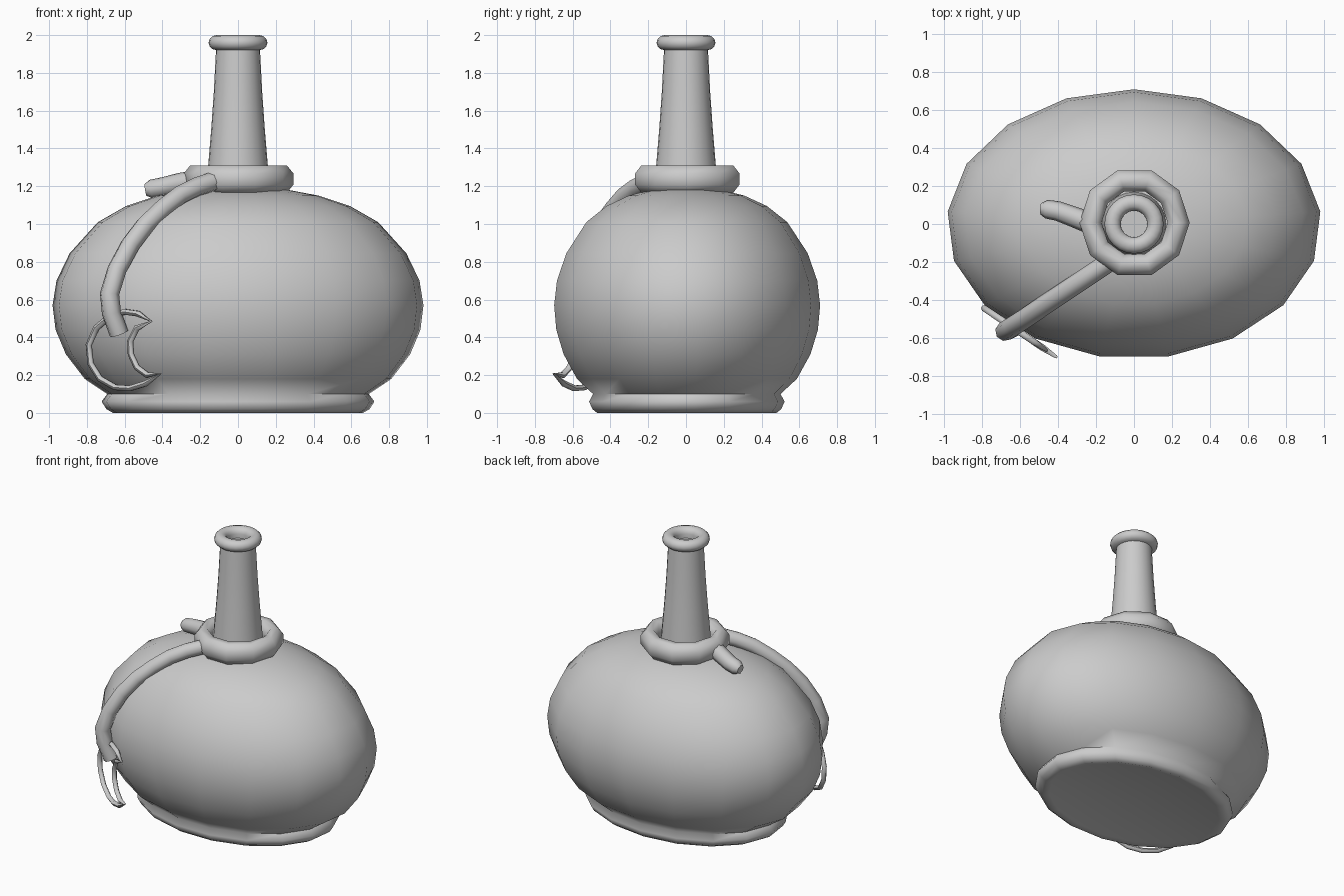
import bpy, bmesh
from math import sin, cos, pi

if "Cube" in bpy.data.objects:
    bpy.data.objects.remove(bpy.data.objects["Cube"])


def finish(obj, angle=80):
    bpy.ops.object.select_all(action='DESELECT')
    obj.select_set(True)
    bpy.context.view_layer.objects.active = obj
    bpy.ops.object.shade_smooth_by_angle(angle=angle * pi / 180)


def lathe(name, profile, sides, sx=1, sy=1, start=pi / 2, loc=(0, 0, 0), closed=False):
    """Spin (radius, z) points around z; radius 0 makes a pole."""
    bm = bmesh.new()
    rings = []
    for r, z in profile:
        if r == 0:
            rings.append([bm.verts.new((0, 0, z))] * sides)
        else:
            rings.append([bm.verts.new((r * sx * cos(start + 2 * pi * i / sides),
                                        r * sy * sin(start + 2 * pi * i / sides), z))
                          for i in range(sides)])
    pairs = list(zip(rings, rings[1:]))
    if closed:
        pairs.append((rings[-1], rings[0]))
    for a, b in pairs:
        for i in range(sides):
            j = (i + 1) % sides
            bm.faces.new(list(dict.fromkeys((a[i], a[j], b[j], b[i]))))
    bmesh.ops.recalc_face_normals(bm, faces=bm.faces)
    mesh = bpy.data.meshes.new(name)
    bm.to_mesh(mesh)
    bm.free()
    obj = bpy.data.objects.new(name, mesh)
    bpy.context.collection.objects.link(obj)
    obj.location = loc
    finish(obj)
    return obj


def tube(name, points, radius, radii=None, cyclic=False, sides=2):
    """Sweep a round section along points and convert to mesh."""
    cu = bpy.data.curves.new(name, 'CURVE')
    cu.dimensions = '3D'
    cu.bevel_depth = radius
    cu.bevel_resolution = sides
    cu.use_fill_caps = True
    sp = cu.splines.new('POLY')
    sp.points.add(len(points) - 1)
    for i, p in enumerate(points):
        sp.points[i].co = (*p, 1)
        sp.points[i].radius = radii[i] if radii else 1
    sp.use_cyclic_u = cyclic
    obj = bpy.data.objects.new(name, cu)
    bpy.context.collection.objects.link(obj)
    bpy.ops.object.select_all(action='DESELECT')
    obj.select_set(True)
    bpy.context.view_layer.objects.active = obj
    bpy.ops.object.convert(target='MESH')
    finish(bpy.context.view_layer.objects.active, 60)


# Oval flask body with flared foot
body = [(0, 0.02), (0.62, 0.01), (0.665, 0), (0.70, 0.02), (0.725, 0.06), (0.695, 0.10),
        (0.815, 0.18), (0.915, 0.31), (0.97, 0.44), (0.986, 0.57), (0.965, 0.70),
        (0.895, 0.845), (0.745, 1.01), (0.595, 1.095), (0.43, 1.15), (0.27, 1.18), (0, 1.19)]
lathe("flask_body", body, 17, 1, 0.71 / 0.986)

# Tapered neck with rolled lip and shallow mouth
neck = [(0.17, 1.16), (0.158, 1.31), (0.142, 1.5), (0.128, 1.7), (0.116, 1.93)]
lip = [(0.113 + 0.043 * cos(a * pi / 6), 1.96 + 0.04 * sin(a * pi / 6)) for a in range(-3, 7)]
lathe("neck", neck + lip + [(0.07, 1.93), (0, 1.93)], 24)

# Ten-sided rope collar
collar = [(0.232 + 0.063 * cos((a + .5) * pi / 4), 1.238 + 0.078 * sin((a + .5) * pi / 4))
          for a in range(8)]
lathe("rope_collar", collar, 10, start=0, loc=(0.003, 0.007, 0), closed=True)

# Hanging rope and short loose end
tube("hanging_rope", [(-0.13, -0.20, 1.225), (-0.22, -0.26, 1.195), (-0.31, -0.32, 1.15),
                      (-0.40, -0.38, 1.08), (-0.49, -0.44, 0.995), (-0.57, -0.495, 0.89),
                      (-0.64, -0.54, 0.76), (-0.68, -0.565, 0.63), (-0.67, -0.56, 0.53),
                      (-0.63, -0.54, 0.42)], 0.052)
tube("rope_end", [(-0.22, 0.00, 1.23), (-0.31, 0.035, 1.215), (-0.40, 0.068, 1.195),
                  (-0.46, 0.078, 1.185), (-0.49, 0.08, 1.18)], 0.052,
     [1.1, 1.05, 1, 0.95, 0.6])

# Open crescent charm lying in a slanted vertical plane
outline = [(-0.46, 0.485), (-0.53, 0.525), (-0.60, 0.535), (-0.68, 0.51), (-0.75, 0.45),
           (-0.79, 0.36), (-0.78, 0.26), (-0.73, 0.18), (-0.65, 0.135), (-0.57, 0.13),
           (-0.49, 0.155), (-0.41, 0.207), (-0.48, 0.20), (-0.535, 0.24), (-0.567, 0.31),
           (-0.57, 0.38), (-0.535, 0.45)]
tube("crescent_charm", [(x, -0.43 - 0.675 * (x + 0.81), z) for x, z in outline], 0.017,
     [0.5 if i in (0, 11) else 1 for i in range(len(outline))], cyclic=True, sides=1)
